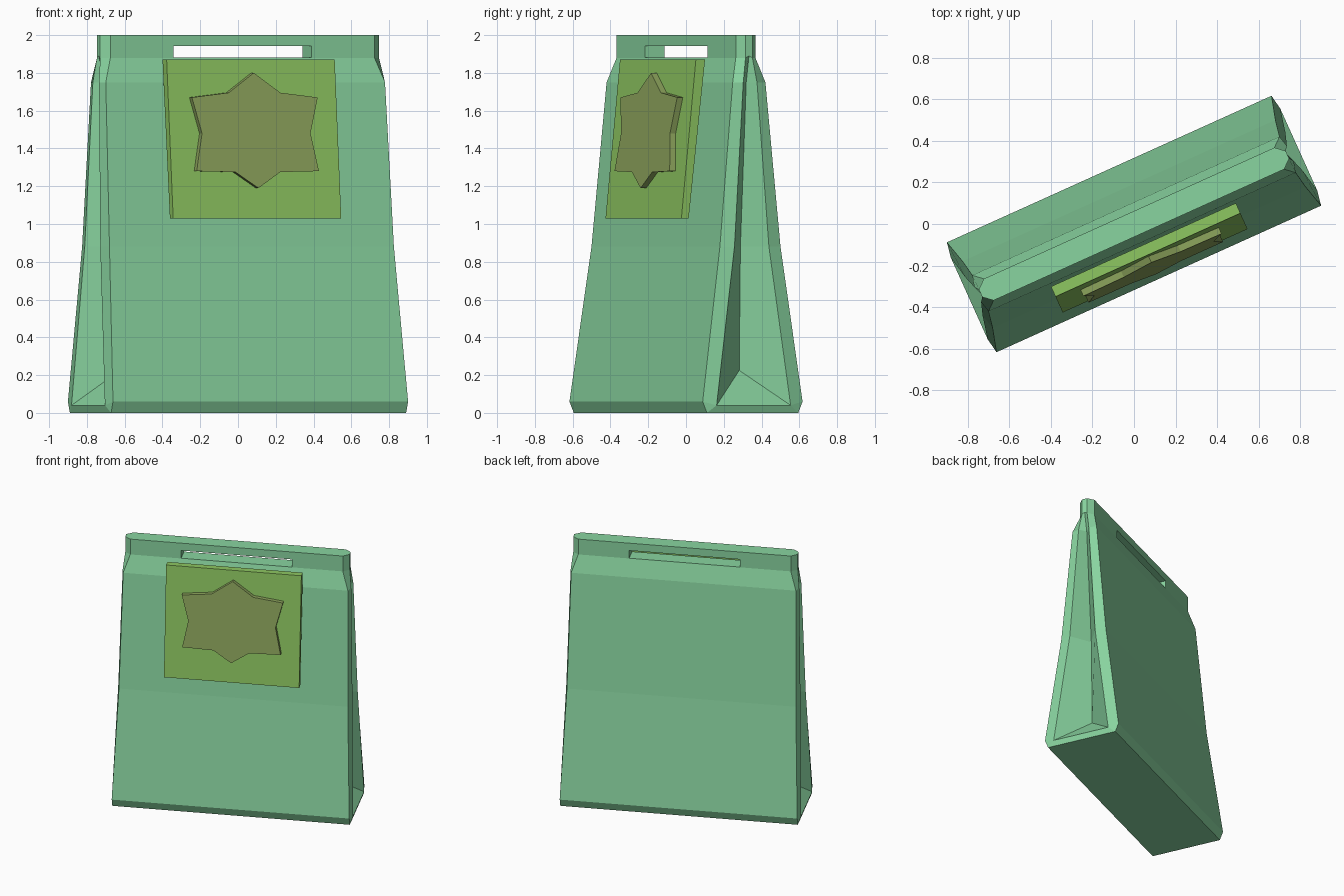
import bpy, bmesh, math

if "Cube" in bpy.data.objects:
    bpy.data.objects.remove(bpy.data.objects["Cube"])

TURN = math.radians(24.3)


def material(name, rgb):
    m = bpy.data.materials.new(name)
    m.diffuse_color = (*rgb, 1)
    m.use_nodes = True
    m.node_tree.nodes["Principled BSDF"].inputs["Base Color"].default_value = m.diffuse_color
    return m


def finish(name, bm, mat=None):
    bmesh.ops.recalc_face_normals(bm, faces=bm.faces)
    mesh = bpy.data.meshes.new(name)
    bm.to_mesh(mesh)
    bm.free()
    ob = bpy.data.objects.new(name, mesh)
    bpy.context.collection.objects.link(ob)
    ob.rotation_euler.z = TURN
    if mat:
        mesh.materials.append(mat)
    return ob


def slab(name, outline, front, back, mat):
    """Prism from a (u, z) outline, between two depth functions of z."""
    bm = bmesh.new()
    f = [bm.verts.new((u, front(z), z)) for u, z in outline]
    b = [bm.verts.new((u, back(z), z)) for u, z in outline]
    bm.faces.new(f)
    bm.faces.new(b[::-1])
    n = len(f)
    for i in range(n):
        j = (i + 1) % n
        bm.faces.new((f[i], b[i], b[j], f[j]))
    return finish(name, bm, mat)


green = material("bag_green", (0.25, 0.66, 0.35))
lime = material("label_green", (0.27, 0.57, 0.12))
olive = material("star_olive", (0.27, 0.38, 0.11))

# Bag: rings of (corner u, v, z), (side rim u, v, z), (gusset crease u, z)
levels = [
    ((0.857, 0.29, 0.06), (0.87, 0.215, 0.04), (0.685, 0.225)),
    ((0.826, 0.176, 0.88), (0.845, 0.10, 0.88), (0.70, 0.88)),
    ((0.811, 0.095, 1.75), (0.825, 0.04, 1.75), (0.775, 1.75)),
    ((0.767, 0.057, 1.88), (0.81, 0.02, 1.88), (0.81, 1.89)),
    ((0.767, 0.057, 2.0), (0.81, 0.02, 2.0), (0.81, 2.0)),
]
bm = bmesh.new()
rings = []
for (uo, vo, zo), (ui, vi, zi), (uc, zc) in levels:
    half = [(uo, -vo, zo), (ui, -vi, zi), (uc, 0, zc), (ui, vi, zi), (uo, vo, zo)]
    pts = half + [(-x, y, z) for x, y, z in reversed(half)]
    rings.append([bm.verts.new(p) for p in pts])
for a, b in zip(rings, rings[1:]):
    for i in range(10):
        j = (i + 1) % 10
        bm.faces.new((a[i], a[j], b[j], b[i]))
bm.faces.new(rings[-1])

# Bag base: chamfered bottom and folded triangles under each gusset
r = rings[0]
base = [bm.verts.new((x, y, 0)) for x, y in
        ((0.857, -0.265), (0.857, 0.265), (-0.857, 0.265), (-0.857, -0.265))]
bm.faces.new(base[::-1])
for k in (0, 1):
    p, q, s = base[2 * k], base[2 * k + 1], base[(2 * k + 2) % 4]
    o = 5 * k
    bm.faces.new((p, q, r[o + 3], r[o + 1]))
    bm.faces.new((p, r[o + 1], r[o]))
    bm.faces.new((q, r[o + 4], r[o + 3]))
    bm.faces.new((r[o + 1], r[o + 3], r[o + 2]))
    bm.faces.new((q, s, r[(o + 5) % 10], r[o + 4]))
bag = finish("bag", bm, green)

# Handle slot cut through the top band
cutter = slab("slot_cutter", [(-0.4, 1.882), (0.4, 1.882), (0.4, 1.942), (-0.4, 1.942)],
              lambda z: -0.3, lambda z: 0.3, green)
cutter.hide_render = True
cut = bag.modifiers.new("handle_slot", 'BOOLEAN')
cut.operation, cut.solver, cut.object = 'DIFFERENCE', 'EXACT', cutter
bpy.context.view_layer.objects.active = bag
bpy.ops.object.modifier_apply(modifier=cut.name)
bpy.data.objects.remove(cutter)


# Label panel, leaning with the bag front
def label_front(z):
    return -0.163 - 0.1 * (1.87 - z)


slab("label_panel", [(-0.488, 1.03), (0.488, 1.03), (0.488, 1.87), (-0.488, 1.87)],
     label_front, lambda z: -0.11 - 0.113 * (1.87 - z), lime)

# Six-pointed star badge on the label
right = [(0, 1.80), (0.15, 1.695), (0.365, 1.67), (0.315, 1.48),
         (0.355, 1.28), (0.13, 1.275), (0, 1.19)]
star = right + [(-u, z) for u, z in right[-2:0:-1]]
slab("star_badge", star, lambda z: label_front(z) - 0.033,
     lambda z: label_front(z) + 0.01, olive)
